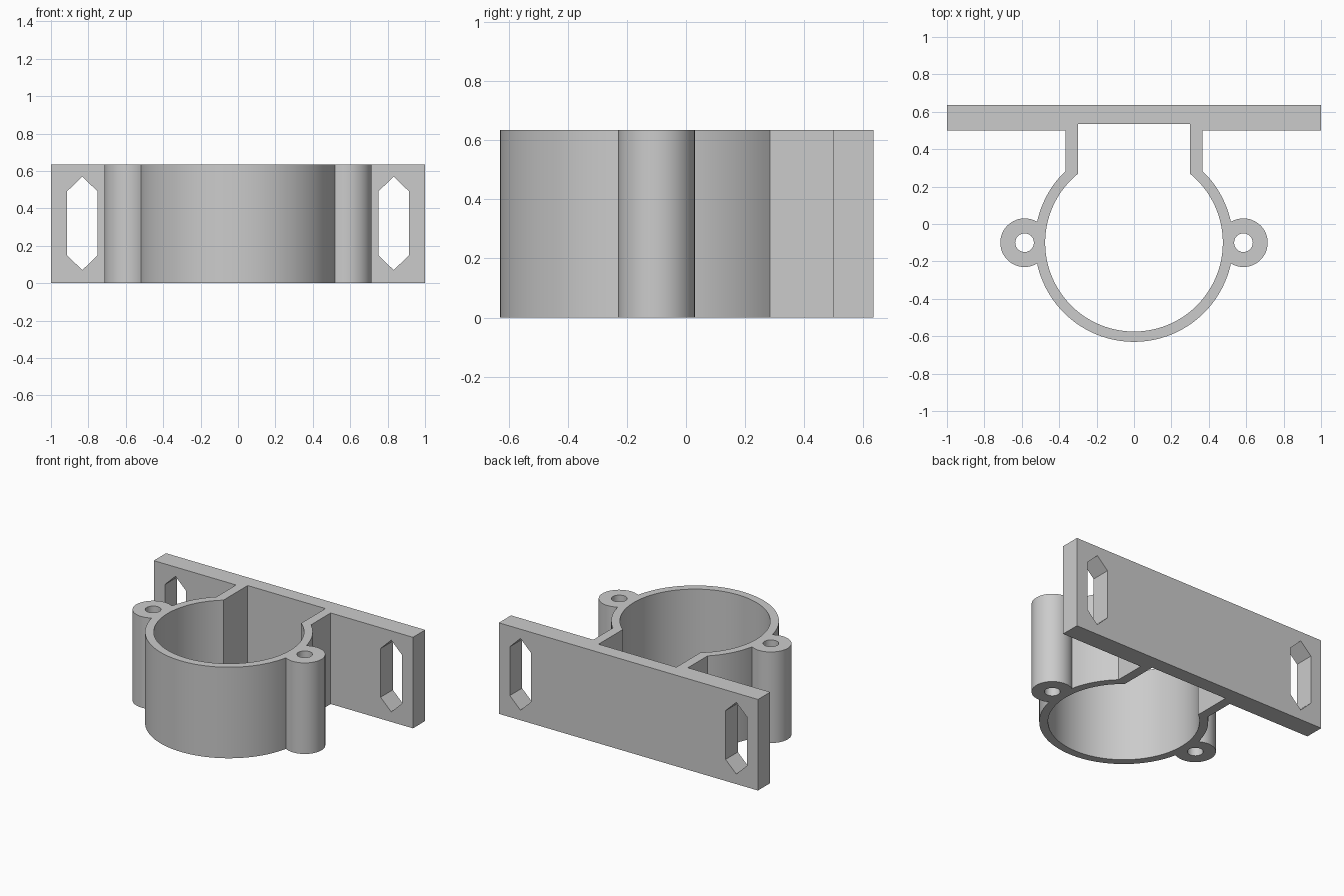
import bpy
from math import acos, asin, atan2, cos, pi, radians, sin, sqrt

cube = bpy.data.objects.get("Cube")
if cube:
    bpy.data.objects.remove(cube, do_unlink=True)

HEIGHT = 0.635
RING_Y, RING_R, BORE_R = -0.1, 0.53, 0.475
LUG_X, LUG_R, HOLE_R = 0.585, 0.13, 0.05
NECK_X, POCKET_X, POCKET_BACK = 0.365, 0.30, 0.535
PLATE_FRONT, PLATE_BACK = 0.50, 0.635

grey = bpy.data.materials.new("light grey plastic")
grey.use_nodes = True
colour = (0.6, 0.6, 0.6, 1)
grey.diffuse_color = colour
grey.node_tree.nodes["Principled BSDF"].inputs["Base Color"].default_value = colour


def arc(cx, radius, start, end, steps):
    """Points along an arc centred on the ring's cross axis."""
    angles = [start + (end - start) * i / steps for i in range(steps + 1)]
    return [(cx + radius * cos(a), RING_Y + radius * sin(a)) for a in angles]


def mirrored(half):
    """Close a right-hand half outline, which starts on the centre line."""
    return half + [(-x, y) for x, y in reversed(half[1:])]


def extrude(name, outlines, depth):
    """Solid from flat outlines; inner outlines become holes."""
    curve = bpy.data.curves.new(name, "CURVE")
    curve.dimensions = "2D"
    curve.fill_mode = "BOTH"
    curve.extrude = depth / 2
    for points in outlines:
        spline = curve.splines.new("POLY")
        spline.points.add(len(points) - 1)
        for p, (x, y) in zip(spline.points, points):
            p.co = (x, y, 0, 1)
        spline.use_cyclic_u = True
    obj = bpy.data.objects.new(name, curve)
    bpy.context.collection.objects.link(obj)
    bpy.ops.object.select_all(action="DESELECT")
    obj.select_set(True)
    bpy.context.view_layer.objects.active = obj
    bpy.ops.object.convert(target="MESH")
    obj = bpy.context.object
    bpy.ops.object.mode_set(mode="EDIT")
    bpy.ops.mesh.select_all(action="SELECT")
    bpy.ops.mesh.remove_doubles(threshold=0.0001)
    bpy.ops.mesh.normals_make_consistent(inside=False)
    bpy.ops.object.mode_set(mode="OBJECT")
    return obj


# Outer outline: ring, screw lug, neck and back plate
meet_x = (RING_R**2 - LUG_R**2 + LUG_X**2) / (2 * LUG_X)
meet_y = sqrt(RING_R**2 - meet_x**2)
ring_meet = asin(meet_y / RING_R)
lug_meet = atan2(meet_y, meet_x - LUG_X)
outer = arc(0, RING_R, -pi / 2, -ring_meet, 28)
outer += arc(LUG_X, LUG_R, -lug_meet, lug_meet, 32)[1:]
outer += arc(0, RING_R, ring_meet, acos(NECK_X / RING_R), 12)[1:]
outer += [(NECK_X, PLATE_FRONT), (1, PLATE_FRONT), (1, PLATE_BACK)]

# Inner outline: bore opening into a square pocket
inner = arc(0, BORE_R, -pi / 2, acos(POCKET_X / BORE_R), 44)
inner += [(POCKET_X, POCKET_BACK)]

# Screw holes through the lugs
holes = [arc(side * LUG_X, HOLE_R, 0, 2 * pi, 24)[:-1] for side in (-1, 1)]

bracket = extrude("clamp_bracket", [mirrored(outer), mirrored(inner)] + holes, HEIGHT)
bracket.location.z = HEIGHT / 2

# Pointed slots through the plate ends
slot = [(0.0825, 0.17), (0, 0.25), (-0.0825, 0.17)]
slot += [(-x, -y) for x, y in slot]
for side in (-1, 1):
    cutter = extrude("slot_cutter", [slot], 0.4)
    cutter.rotation_euler.x = radians(90)
    cutter.location = (side * 0.8325, 0.57, 0.32)
    cut = bracket.modifiers.new("slot", "BOOLEAN")
    cut.operation, cut.solver, cut.object = "DIFFERENCE", "EXACT", cutter
    bpy.context.view_layer.objects.active = bracket
    bpy.ops.object.modifier_apply(modifier=cut.name)
    bpy.data.objects.remove(cutter, do_unlink=True)

# Finish: one colour, smooth curved walls with sharp edges
bracket.data.materials.clear()
bracket.data.materials.append(grey)
bpy.ops.object.select_all(action="DESELECT")
bracket.select_set(True)
bpy.context.view_layer.objects.active = bracket
bpy.ops.object.shade_smooth_by_angle(angle=radians(30))
